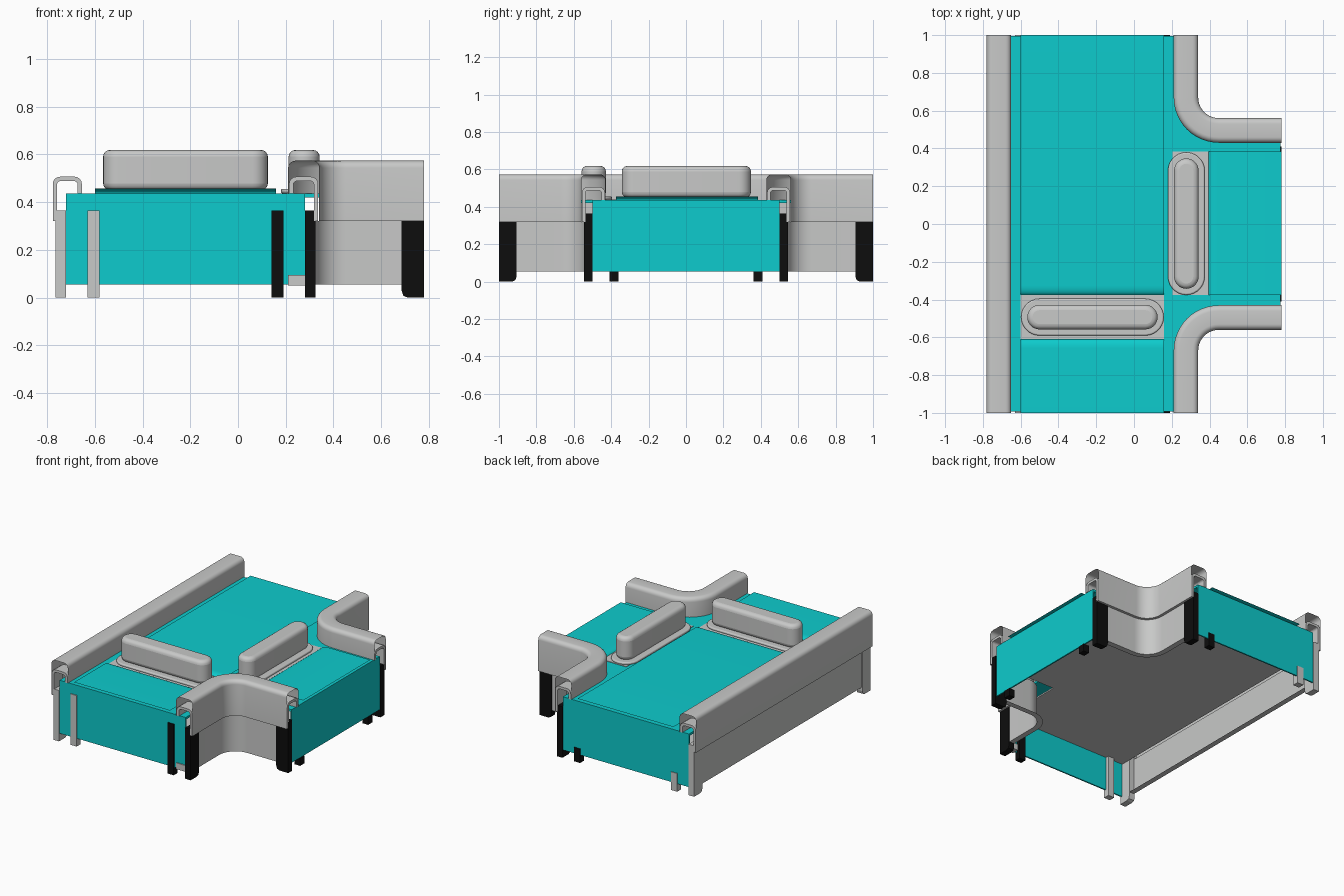
import bpy, bmesh, math
from mathutils import Vector as V

cube = bpy.data.objects.get("Cube")
if cube:
    bpy.data.objects.remove(cube, do_unlink=True)


def material(name, rgb):
    m = bpy.data.materials.new(name)
    m.use_nodes = True
    m.diffuse_color = (*rgb, 1)
    m.node_tree.nodes["Principled BSDF"].inputs["Base Color"].default_value = (*rgb, 1)
    return m


TEAL = material("teal", (0.004, 0.6, 0.61))
GREY = material("light grey", (0.58, 0.585, 0.58))
BLACK = material("black", (0.004, 0.004, 0.004))
Z = V((0, 0, 1))


def finish(name, bm, mat, smooth=False):
    mesh = bpy.data.meshes.new(name)
    bm.to_mesh(mesh)
    bm.free()
    mesh.materials.append(mat)
    ob = bpy.data.objects.new(name, mesh)
    bpy.context.collection.objects.link(ob)
    if smooth:
        bpy.ops.object.select_all(action="DESELECT")
        ob.select_set(True)
        bpy.context.view_layer.objects.active = ob
        bpy.ops.object.shade_smooth_by_angle(angle=math.radians(35))
    return ob


def prism(name, points, depth, mat, smooth=False):
    """Extrude a flat outline along a vector into a closed solid."""
    bm = bmesh.new()
    face = bm.faces.new([bm.verts.new(p) for p in points])
    moved = bmesh.ops.extrude_face_region(bm, geom=[face])["geom"]
    bm.faces.new([bm.verts.new(p) for p in points]) if not face.is_valid else None
    bmesh.ops.translate(bm, vec=depth, verts=[v for v in moved if isinstance(v, bmesh.types.BMVert)])
    bmesh.ops.remove_doubles(bm, verts=bm.verts, dist=1e-5)
    bmesh.ops.recalc_face_normals(bm, faces=bm.faces)
    return finish(name, bm, mat, smooth)


def box(name, x0, x1, y0, y1, z0, z1, mat):
    outline = [V((x0, y0, z0)), V((x1, y0, z0)), V((x1, y1, z0)), V((x0, y1, z0))]
    return prism(name, outline, Z * (z1 - z0), mat)


def sweep(name, path, profile, mat):
    """Open sheet: profile of (inward offset, height) along (point, inward) frames."""
    bm = bmesh.new()
    rows = [[bm.verts.new(p + n * d + Z * z) for d, z in profile] for p, n in path]
    for a, b in zip(rows, rows[1:]):
        for j in range(len(profile) - 1):
            bm.faces.new((a[j], a[j + 1], b[j + 1], b[j]))
    return finish(name, bm, mat, True)


def arc(cx, cy, rx, ry, a0, a1, n=8):
    angles = [math.radians(a0 + (a1 - a0) * i / n) for i in range(n + 1)]
    return [(cx + rx * math.cos(a), cy + ry * math.sin(a)) for a in angles]


# Rail paths, each following the outer edge of the rail
def corner_path(sy):
    pts = [(V((0.34, 1, 0)), V((-1, 0, 0)))]
    for x, y in arc(0.45, 0.67, 0.11, 0.11, 180, 270, 12):
        pts.append((V((x, y, 0)), V((x - 0.45, y - 0.67, 0)).normalized()))
    pts.append((V((0.78, 0.56, 0)), V((0, -1, 0))))
    if sy < 0:
        pts = [(V((p.x, -p.y, 0)), V((n.x, -n.y, 0))) for p, n in reversed(pts)]
    return pts


left_path = [(V((-0.78, y, 0)), V((1, 0, 0))) for y in (-1, 1)]
rail_profile = ([(0, 0.32)] + arc(0.03, 0.543, 0.03, 0.03, 180, 90, 5)
                + arc(0.1, 0.543, 0.03, 0.03, 90, 0, 5) + [(0.13, 0.435)])
skirt_profile = [(0.06, 0.055), (0.02, 0.055), (0.02, 0.32), (0, 0.32)]
for name, path in (("left", left_path), ("back_corner", corner_path(1)),
                   ("front_corner", corner_path(-1))):
    sweep(name + "_rail", path, rail_profile, GREY)
    sweep(name + "_skirt", path, skirt_profile, GREY)

# Hooked brackets and legs at each rail end
hook = ([(0.004, 0.32)] + arc(0.034, 0.476, 0.03, 0.03, 180, 90, 4)
        + arc(0.096, 0.476, 0.03, 0.03, 90, 0, 4) + [(0.126, 0.435), (0.108, 0.435)]
        + arc(0.093, 0.473, 0.015, 0.015, 0, 90, 4)
        + arc(0.037, 0.473, 0.015, 0.015, 90, 180, 4) + [(0.022, 0.32)])
leg_outline = [(0, 0), (0.07, 0), (0.088, 0.008), (0.095, 0.03), (0.095, 0.365), (0, 0.365)]
X, Y = V((1, 0, 0)), V((0, 1, 0))
rail_ends = [
    ("left_front", V((-0.78, -1, 0)), X, Y, GREY, 0.365),
    ("left_back", V((-0.78, 1, 0)), X, -Y, GREY, 0.13),
    ("corner_front", V((0.34, -1, 0)), -X, Y, BLACK, 0.365),
    ("corner_back", V((0.34, 1, 0)), -X, -Y, BLACK, 0.1),
    ("branch_front", V((0.78, -0.56, 0)), Y, -X, BLACK, 0.055),
    ("branch_back", V((0.78, 0.56, 0)), -Y, -X, BLACK, 0.055),
]
for name, p, inward, into, mat, height in rail_ends:
    prism(name + "_bracket", [p + inward * d + Z * z for d, z in hook], into * 0.1, GREY)
    leg = [p + inward * 0.015 + into * a + Z * z for a, z in leg_outline]
    prism(name + "_leg", leg, inward * 0.045, mat)
    inner = [p + inward * d + into * a for d, a in ((0.15, 0), (0.2, 0), (0.2, 0.045), (0.15, 0.045))]
    prism(name + "_inner_leg", inner, Z * height, mat)
box("front_foot_bracket", 0.21, 0.28, -1, -0.95, 0.05, 0.095, GREY)

# Deck, end panels and underside
box("main_deck", -0.72, 0.28, -0.99, 0.995, 0.42, 0.436, TEAL)
box("branch_deck", 0.28, 0.775, -0.5, 0.5, 0.42, 0.436, TEAL)
box("front_panel", -0.72, 0.28, -0.993, -0.983, 0.055, 0.436, TEAL)
box("back_panel", -0.72, 0.28, 0.985, 0.995, 0.055, 0.436, TEAL)
box("branch_panel", 0.765, 0.775, -0.5, 0.5, 0.055, 0.436, TEAL)
box("main_underside", -0.72, 0.28, -0.98, 0.98, 0.3, 0.31, GREY)
box("branch_underside", 0.28, 0.76, -0.5, 0.5, 0.3, 0.31, GREY)


# Belts: thin sheets that roll down at the transfer gaps
def belt(name, start, end, across, width):
    along = (end - start).normalized()
    length = (end - start).length
    profile = arc(0.05, 0.434, 0.05, 0.022, 180, 90, 8) + [(length, 0.456)]
    frames = [(start + across * w, along) for w in (0, width)]
    ob = sweep(name, frames, profile, TEAL)
    if along.cross(across).z < 0:
        ob.data.flip_normals()
    return ob


belt("long_belt", V((-0.6, -0.375, 0)), V((-0.6, 1, 0)), X, 0.76)
belt("short_belt", V((-0.6, -0.61, 0)), V((-0.6, -1, 0)), X, 0.76)
belt("branch_belt", V((0.395, -0.375, 0)), V((0.78, -0.375, 0)), Y, 0.76)


# Guide blocks: stadium shaped, on a wider foot and a flat gap plate
def stadium(cx, cy, lx, ly, z):
    r, flat = min(lx, ly) / 2, abs(lx - ly) / 2
    pts = arc(flat, 0, r, r, -90, 90, 14) + arc(-flat, 0, r, r, 90, 270, 14)
    if ly > lx:
        pts = [(-y, x) for x, y in pts]
    return [V((cx + x, cy + y, z)) for x, y in pts]


def guide(name, cx, cy, lx, ly):
    for part, grow, z0, z1, radius in (("foot", 0.065, 0.436, 0.455, 0.008),
                                       ("block", 0, 0.45, 0.618, 0.028)):
        ob = prism(name + "_" + part, stadium(cx, cy, lx + grow, ly + grow, z0), Z * (z1 - z0), GREY, True)
        bevel = ob.modifiers.new("rounded_rim", "BEVEL")
        bevel.width, bevel.segments = radius, 4
        bevel.limit_method, bevel.angle_limit = "ANGLE", math.radians(40)


box("main_gap_plate", -0.6, 0.16, -0.61, -0.375, 0.43, 0.44, GREY)
box("branch_gap_plate", 0.205, 0.395, -0.375, 0.385, 0.43, 0.44, GREY)
guide("main_guide", -0.22, -0.493, 0.69, 0.13)
guide("branch_guide", 0.277, 0.002, 0.13, 0.69)
